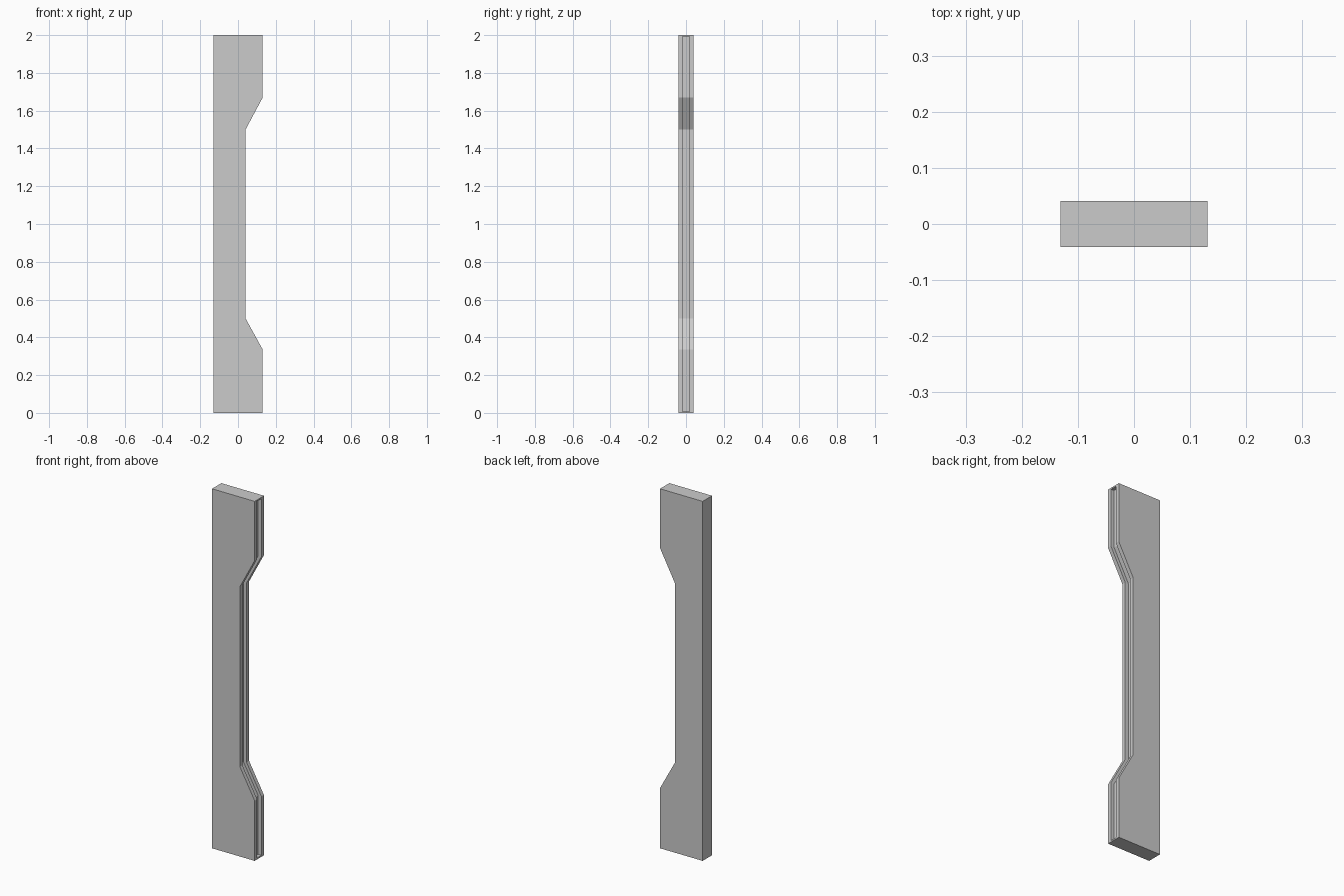
import bpy, bmesh

if "Cube" in bpy.data.objects:
    bpy.data.objects.remove(bpy.data.objects["Cube"])

HALF_Y = 0.041      # half thickness of the panel
GROOVE_Y = 0.019    # half width of the edge groove
DEPTH = 0.02        # groove depth
LIP = 0.008         # closed ends of the groove

# Right-hand edge of the panel, from bottom to top
EDGE = [(0.131, 0.335), (0.04, 0.5), (0.04, 1.5), (0.131, 1.67)]


def prism(name, outline, half_y):
    """Extrude an x-z outline symmetrically along y."""
    bm = bmesh.new()
    face = bm.faces.new([bm.verts.new((x, -half_y, z)) for x, z in outline])
    ext = bmesh.ops.extrude_face_region(bm, geom=[face])
    moved = [v for v in ext["geom"] if isinstance(v, bmesh.types.BMVert)]
    bmesh.ops.translate(bm, verts=moved, vec=(0, 2 * half_y, 0))
    bmesh.ops.recalc_face_normals(bm, faces=bm.faces)
    mesh = bpy.data.meshes.new(name)
    bm.to_mesh(mesh)
    bm.free()
    obj = bpy.data.objects.new(name, mesh)
    bpy.context.collection.objects.link(obj)
    return obj


# Panel with a long recess cut from its right side
panel = prism("side_panel", [(-0.131, 0), (0.131, 0), *EDGE, (0.131, 2), (-0.131, 2)], HALF_Y)

# Cutter following the right edge, closed off just short of both ends
path = [(0.131, LIP), *EDGE, (0.131, 2 - LIP)]
inner = [(x - DEPTH, z) for x, z in path]
outer = [(x + 0.05, z) for x, z in reversed(path)]
cutter = prism("groove_cutter", inner + outer, GROOVE_Y)

# Cut the groove and discard the cutter
cut = panel.modifiers.new("edge_groove", 'BOOLEAN')
cut.operation = 'DIFFERENCE'
cut.solver = 'EXACT'
cut.object = cutter
bpy.context.view_layer.objects.active = panel
panel.select_set(True)
bpy.ops.object.modifier_apply(modifier=cut.name)
bpy.data.objects.remove(cutter)
